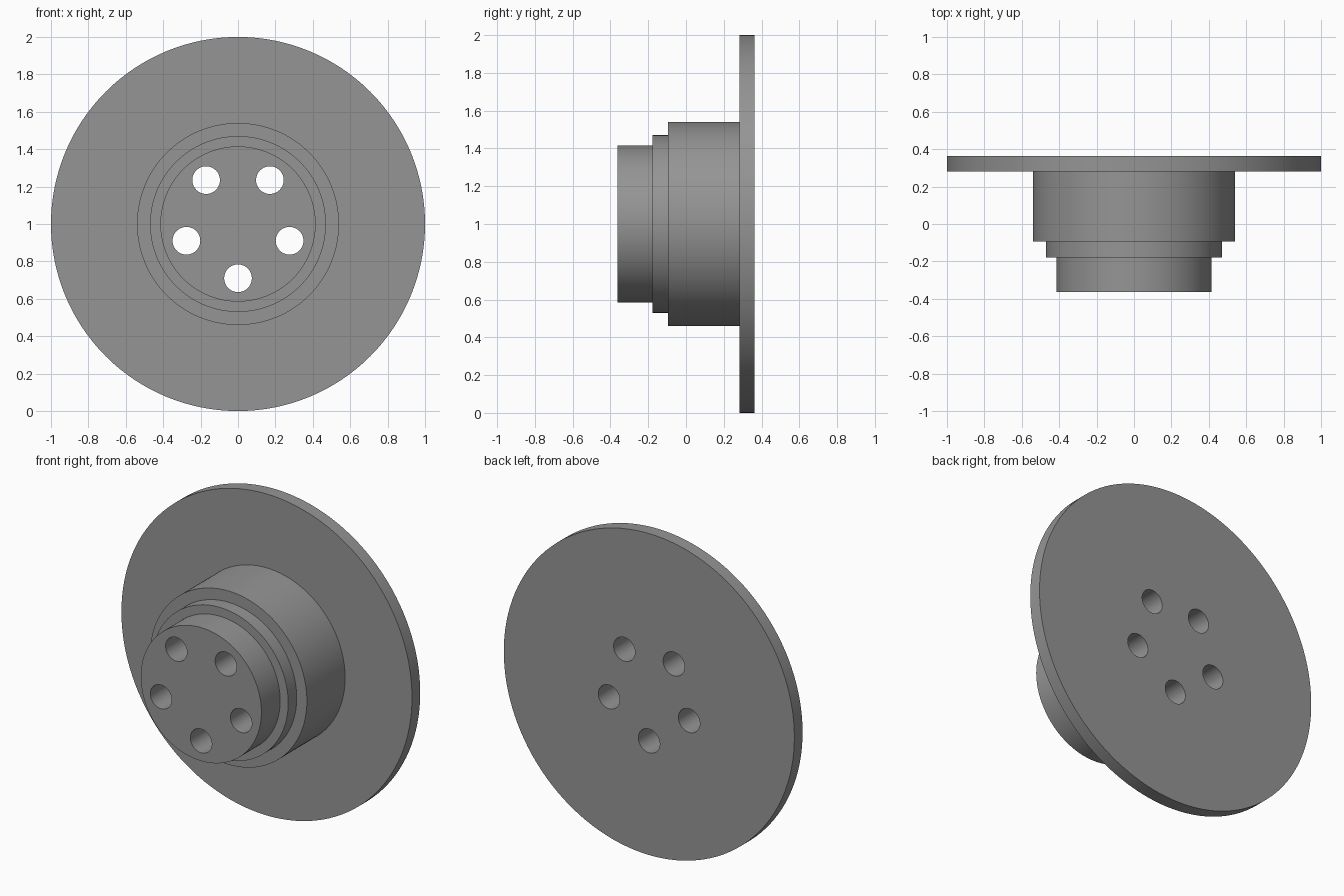
import bpy, bmesh, math
from mathutils import Matrix

if "Cube" in bpy.data.objects:
    bpy.data.objects.remove(bpy.data.objects["Cube"])

CENTER_Z = 1.0
grey = bpy.data.materials.new("mid_grey")
grey.diffuse_color = (0.3, 0.3, 0.3, 1)
grey.use_nodes = True
grey.node_tree.nodes["Principled BSDF"].inputs["Base Color"].default_value = grey.diffuse_color


def make_object(name, bm):
    bmesh.ops.recalc_face_normals(bm, faces=bm.faces[:])
    mesh = bpy.data.meshes.new(name)
    bm.to_mesh(mesh)
    bm.free()
    mesh.materials.append(grey)
    obj = bpy.data.objects.new(name, mesh)
    bpy.context.collection.objects.link(obj)
    return obj


# Stepped hub and disc: (radius, y) outline turned around the y axis
profile = [(0.415, -0.363), (0.415, -0.178), (0.47, -0.178), (0.47, -0.094),
           (0.54, -0.094), (0.54, 0.282), (1.0, 0.282), (1.0, 0.363)]
SEGMENTS = 128
bm = bmesh.new()
rings = []
for r, y in profile:
    rings.append([bm.verts.new((r * math.cos(a), y, CENTER_Z + r * math.sin(a)))
                  for a in (2 * math.pi * i / SEGMENTS for i in range(SEGMENTS))])
for lower, upper in zip(rings, rings[1:]):
    for i in range(SEGMENTS):
        j = (i + 1) % SEGMENTS
        bm.faces.new((lower[i], lower[j], upper[j], upper[i]))
bm.faces.new(rings[0])
bm.faces.new(rings[-1])
disc = make_object("hub_disc", bm)

# Five bolt holes, one at the bottom, right through the body
bm = bmesh.new()
for k in range(5):
    a = math.radians(-90 + 72 * k)
    place = Matrix.Translation((0.29 * math.cos(a), 0, CENTER_Z + 0.29 * math.sin(a)))
    bmesh.ops.create_cone(bm, cap_ends=True, segments=48, radius1=0.074, radius2=0.074,
                          depth=1.2, matrix=place @ Matrix.Rotation(math.pi / 2, 4, 'X'))
cutter = make_object("bolt_hole_cutter", bm)
cutter.hide_render = True

cut = disc.modifiers.new("bolt_holes", 'BOOLEAN')
cut.operation = 'DIFFERENCE'
cut.solver = 'EXACT'
cut.object = cutter
bpy.context.view_layer.objects.active = disc
disc.select_set(True)
bpy.ops.object.modifier_apply(modifier=cut.name)
bpy.data.objects.remove(cutter)

# Smooth round walls with crisp rims
bpy.ops.object.shade_smooth_by_angle(angle=math.radians(30))
